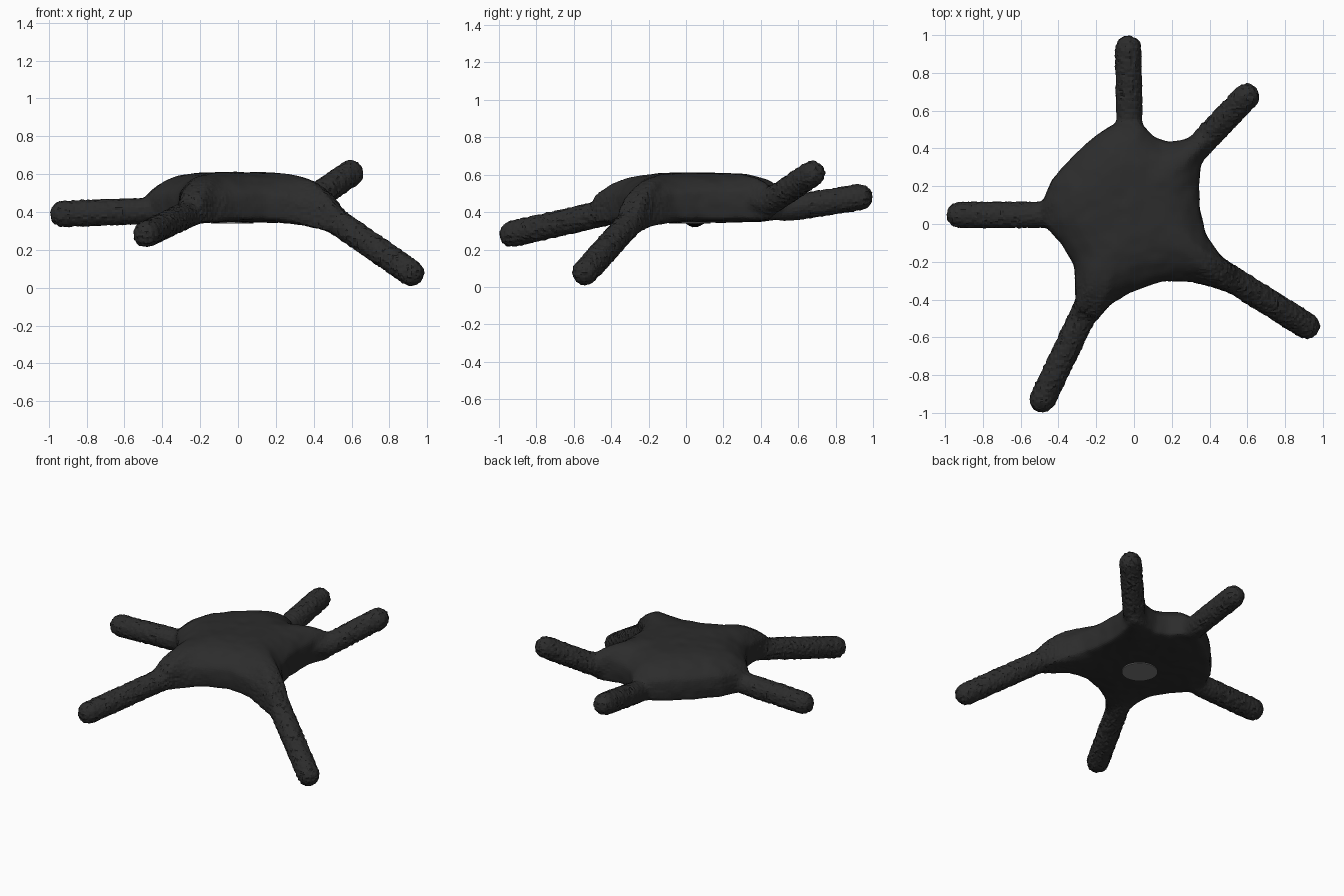
import bpy, bmesh, math
from mathutils import Vector, Matrix, noise

if "Cube" in bpy.data.objects:
    bpy.data.objects.remove(bpy.data.objects["Cube"])


def material(name, value):
    m = bpy.data.materials.new(name)
    m.diffuse_color = (value, value, value, 1)
    m.use_nodes = True
    m.node_tree.nodes["Principled BSDF"].inputs["Base Color"].default_value = m.diffuse_color
    return m


dark = material("dark_skin", 0.025)
grey = material("grey_mouth", 0.2)

# Body rim, counter-clockwise from the right: x, y, height of rim centre
RIM = [
    (0.345, 0.22, 0.45), (0.36, 0.34, 0.45), (0.40, 0.45, 0.47), (0.33, 0.47, 0.46),
    (0.26, 0.445, 0.44), (0.18, 0.435, 0.43), (0.11, 0.46, 0.43), (0.03, 0.54, 0.43),
    (-0.09, 0.54, 0.43), (-0.19, 0.48, 0.44), (-0.32, 0.365, 0.44), (-0.44, 0.23, 0.44),
    (-0.49, 0.10, 0.42), (-0.48, 0.00, 0.42), (-0.39, -0.10, 0.44), (-0.315, -0.22, 0.44),
    (-0.31, -0.36, 0.43), (-0.31, -0.48, 0.40), (-0.20, -0.51, 0.40), (-0.12, -0.42, 0.41),
    (0.00, -0.355, 0.43), (0.15, -0.305, 0.43), (0.30, -0.305, 0.41), (0.42, -0.335, 0.37),
    (0.53, -0.37, 0.34), (0.57, -0.26, 0.34), (0.46, -0.17, 0.40), (0.385, -0.06, 0.43),
    (0.35, 0.08, 0.45),
]

# Arms: tip, base, root inside the body
ARMS = [
    ((-0.03, 0.93, 0.48), (-0.025, 0.55, 0.42), (-0.02, 0.3, 0.45)),
    ((0.595, 0.675, 0.605), (0.37, 0.44, 0.45), (0.2, 0.25, 0.47)),
    ((0.915, -0.54, 0.078), (0.50, -0.28, 0.365), (0.2, -0.1, 0.47)),
    ((-0.485, -0.93, 0.283), (-0.25, -0.44, 0.395), (-0.13, -0.15, 0.45)),
    ((-0.925, 0.048, 0.39), (-0.50, 0.048, 0.405), (-0.25, 0.06, 0.45)),
]
RADIUS = 0.07
CENTRE = Vector((0.0, 0.08))
TOP, BOTTOM = 0.61, 0.345

bm = bmesh.new()

# Flat-topped disc with an almost flat underside, lofted from scaled rims
rings = []
profile = [(s, 1) for s in (0.15, 0.35, 0.55, 0.7, 0.8, 0.88, 0.94, 0.985)]
profile += [(1.0, 0)] + [(s, -1) for s in (0.98, 0.9, 0.75, 0.55, 0.35, 0.15)]
for s, side in profile:
    ring = []
    for x, y, z in RIM:
        out = Vector((x, y)) - CENTRE
        p = CENTRE + out * s
        if side > 0:
            z += 0.06
            z += (TOP - z) * (1 - s ** 4.5)
        elif side < 0:
            z = min(z - 0.06, 0.365)
            z += (BOTTOM - z) * (1 - s ** 4)
        ring.append(bm.verts.new((p.x, p.y, z)))
    rings.append(ring)
n = len(RIM)
for a, b in zip(rings, rings[1:]):
    for i in range(n):
        j = (i + 1) % n
        bm.faces.new((a[j], a[i], b[i], b[j]))
bm.faces.new(rings[0])
bm.faces.new(rings[-1][::-1])
bmesh.ops.recalc_face_normals(bm, faces=bm.faces[:])

# Round arms
for path in ARMS:
    pts = [Vector(p) for p in path]
    for p in pts:
        bmesh.ops.create_uvsphere(bm, u_segments=20, v_segments=12, radius=RADIUS,
                                  matrix=Matrix.Translation(p))
    for a, b in zip(pts, pts[1:]):
        d = b - a
        m = Matrix.Translation((a + b) / 2) @ d.to_track_quat('Z', 'Y').to_matrix().to_4x4()
        bmesh.ops.create_cone(bm, cap_ends=True, segments=20, radius1=RADIUS,
                              radius2=RADIUS, depth=d.length, matrix=m)

mesh = bpy.data.meshes.new("starfish_body")
bm.to_mesh(mesh)
bm.free()
body = bpy.data.objects.new("starfish_body", mesh)
bpy.context.collection.objects.link(body)
bpy.context.view_layer.objects.active = body
body.select_set(True)

# Fuse all parts into one skin and soften the webs between arms
fuse = body.modifiers.new("fuse", 'REMESH')
fuse.mode = 'VOXEL'
fuse.voxel_size = 0.014
soft = body.modifiers.new("soften", 'SMOOTH')
soft.factor = 0.5
soft.iterations = 14
for name in ("fuse", "soften"):
    bpy.ops.object.modifier_apply(modifier=name)

# Bumpy skin, strongest on the arms
normals = [v.normal.copy() for v in body.data.vertices]
for v, nrm in zip(body.data.vertices, normals):
    r = (v.co.xy - CENTRE).length
    arm = min(1, max(0, (r - 0.4) / 0.2))
    v.co += nrm * (0.007 * arm * noise.noise(v.co * 60)
                   + 0.004 * (1 - arm) * noise.noise(v.co * 14) + 0.002 * arm)
body.data.materials.clear()
body.data.materials.append(dark)

# Mouth disc under the body
bpy.ops.mesh.primitive_cylinder_add(vertices=40, radius=0.112, depth=0.02,
                                    location=(-0.03, 0.02, BOTTOM + 0.003))
mouth = bpy.context.object
mouth.name = "mouth"
mouth.data.materials.append(grey)
